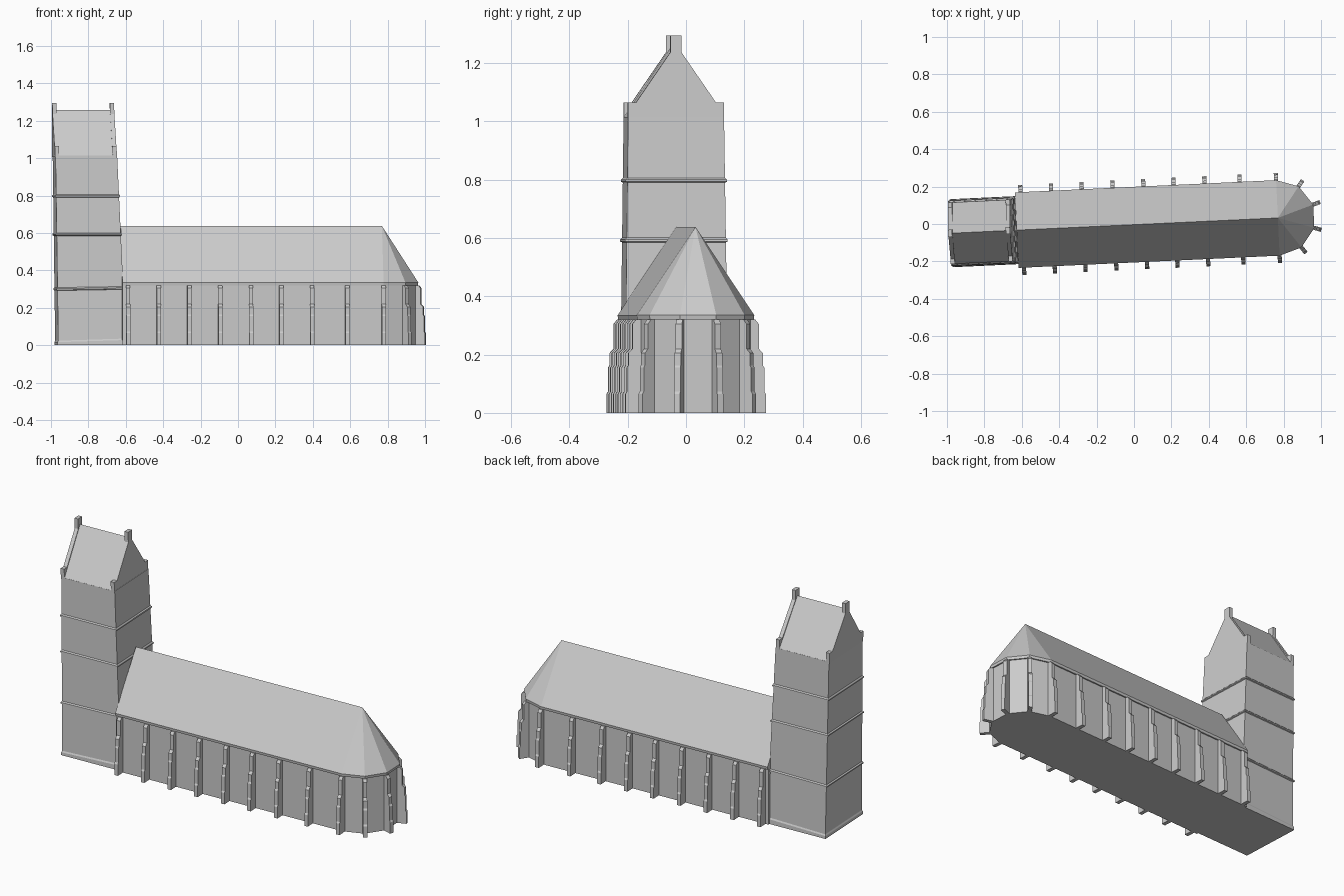
import bpy, bmesh, math
from mathutils import Matrix, Vector

cube = bpy.data.objects.get("Cube")
if cube:
    bpy.data.objects.remove(cube, do_unlink=True)

stone = bpy.data.materials.new("grey_stone")
stone.use_nodes = True
GREY = (0.6, 0.6, 0.6, 1)
stone.diffuse_color = GREY
stone.node_tree.nodes["Principled BSDF"].inputs["Base Color"].default_value = GREY

# The whole church stands slightly turned in plan
PLAN = Matrix.Translation((0, -0.0035, 0)) @ Matrix.Rotation(math.radians(2.68), 4, 'Z')


def finish(name, bm, place=Matrix()):
    bm.transform(PLAN @ place)
    bmesh.ops.recalc_face_normals(bm, faces=bm.faces)
    mesh = bpy.data.meshes.new(name)
    bm.to_mesh(mesh)
    bm.free()
    mesh.materials.append(stone)
    obj = bpy.data.objects.new(name, mesh)
    bpy.context.collection.objects.link(obj)
    return obj


def loft(name, rings):
    """Closed solid through rings of equal point count."""
    bm = bmesh.new()
    loops = [[bm.verts.new(p) for p in ring] for ring in rings]
    for low, high in zip(loops, loops[1:]):
        for i in range(len(low)):
            j = (i + 1) % len(low)
            bm.faces.new((low[i], low[j], high[j], high[i]))
    bm.faces.new(loops[0])
    bm.faces.new(loops[-1])
    return finish(name, bm)


def extrude_profile(name, points, depth, place):
    """Extrude an x-z profile symmetrically along y."""
    bm = bmesh.new()
    face = bm.faces.new([bm.verts.new((x, -depth / 2, z)) for x, z in points])
    new = bmesh.ops.extrude_face_region(bm, geom=[face])["geom"]
    bmesh.ops.translate(bm, vec=(0, depth, 0),
                        verts=[v for v in new if isinstance(v, bmesh.types.BMVert)])
    return finish(name, bm, place)


# Nave with five-sided apse
WEST, APSE = -0.628, 0.77
ANGLES = [math.radians(a) for a in range(-90, 91, 36)]


def plan(radius, z):
    pts = [(WEST, -radius, z)]
    pts += [(APSE + radius * math.cos(a), radius * math.sin(a), z) for a in ANGLES]
    return pts + [(WEST, radius, z)]


loft("nave_walls", [plan(0.192, 0), plan(0.192, 0.33)])

# Nave roof: eaves slab, ridge and faceted apse cone
bm = bmesh.new()
low = [bm.verts.new(p) for p in plan(0.2, 0.32)]
eave = [bm.verts.new(p) for p in plan(0.202, 0.335)]
ridge_w = bm.verts.new((WEST, 0, 0.638))
ridge_e = bm.verts.new((APSE, 0, 0.638))
n = len(eave)
for i in range(n):
    j = (i + 1) % n
    bm.faces.new((low[i], low[j], eave[j], eave[i]))
for i in range(1, n - 2):
    bm.faces.new((eave[i], eave[i + 1], ridge_e))
bm.faces.new((eave[0], eave[1], ridge_e, ridge_w))
bm.faces.new((eave[-2], eave[-1], ridge_w, ridge_e))
bm.faces.new((eave[-1], eave[0], ridge_w))
bm.faces.new(low)
finish("nave_roof", bm)

# Stepped buttresses along both sides and at the apse corners
STEPS = [(0.17, 0), (0.241, 0), (0.241, 0.065), (0.236, 0.073), (0.236, 0.155), (0.231, 0.163),
         (0.231, 0.205), (0.217, 0.22), (0.217, 0.305), (0.205, 0.32), (0.17, 0.32)]
WIDTH = 0.022
for side, label in ((1, "left"), (-1, "right")):
    turn = Matrix.Rotation(side * math.pi / 2, 4, 'Z')
    for x in (-0.598, -0.434, -0.27, -0.105, 0.06, 0.222, 0.387, 0.575):
        extrude_profile(f"buttress_{label}", STEPS, WIDTH,
                        Matrix.Translation((x, 0, 0)) @ turn)
for a in ANGLES:
    extrude_profile("apse_buttress", STEPS, WIDTH,
                    Matrix.Translation((APSE, 0, 0)) @ Matrix.Rotation(a, 4, 'Z'))


# Leaning tower: each wall line follows the lean at a given height
def tower_ring(z, grow=0.0):
    west = -0.970 - 0.014 * z
    east = -0.608 - 0.046 * z
    half = 0.178 - 0.013 * z
    tilt = 0.006 * max(0, 1 - z / 0.59)
    west, east, half = west - grow, east + grow, half + grow
    return [(west, -half, max(0, z - tilt)), (east, -half, z + (tilt if z else 0)),
            (east, half, z + (tilt if z else 0)), (west, half, max(0, z - tilt))]


EAVES = 1.015
loft("tower_walls", [tower_ring(0), tower_ring(0.3), tower_ring(0.59),
                     tower_ring(0.8), tower_ring(EAVES)])
loft("tower_plinth", [tower_ring(0, 0.004), tower_ring(0.022, 0.004), tower_ring(0.03)])
for z in (0.303, 0.593, 0.798):
    loft("string_course", [tower_ring(z - 0.008), tower_ring(z - 0.005, 0.006),
                           tower_ring(z + 0.002, 0.006), tower_ring(z + 0.008)])

# Saddle roof between the gables
TURN = Matrix.Rotation(math.pi / 2, 4, 'Z')
extrude_profile("tower_roof", [(-0.164, EAVES), (0.164, EAVES), (0, 1.258)], 0.31,
                Matrix.Translation((-0.822, 0, 0)) @ TURN)

# Gable parapets with shoulders and a block finial
HALF = [(0.165, EAVES - 0.01), (0.165, 1.065), (0.137, 1.065), (0.019, 1.237), (0.019, 1.295)]
GABLE = HALF + [(-x, z) for x, z in reversed(HALF)]
for x, label in ((-0.976, "west"), (-0.667, "east")):
    lean = Matrix.Identity(4)
    lean[0][2] = -0.03
    lean[0][3] = 0.03 * EAVES
    extrude_profile(f"gable_{label}", GABLE, 0.022,
                    Matrix.Translation((x, 0, 0)) @ lean @ TURN)
